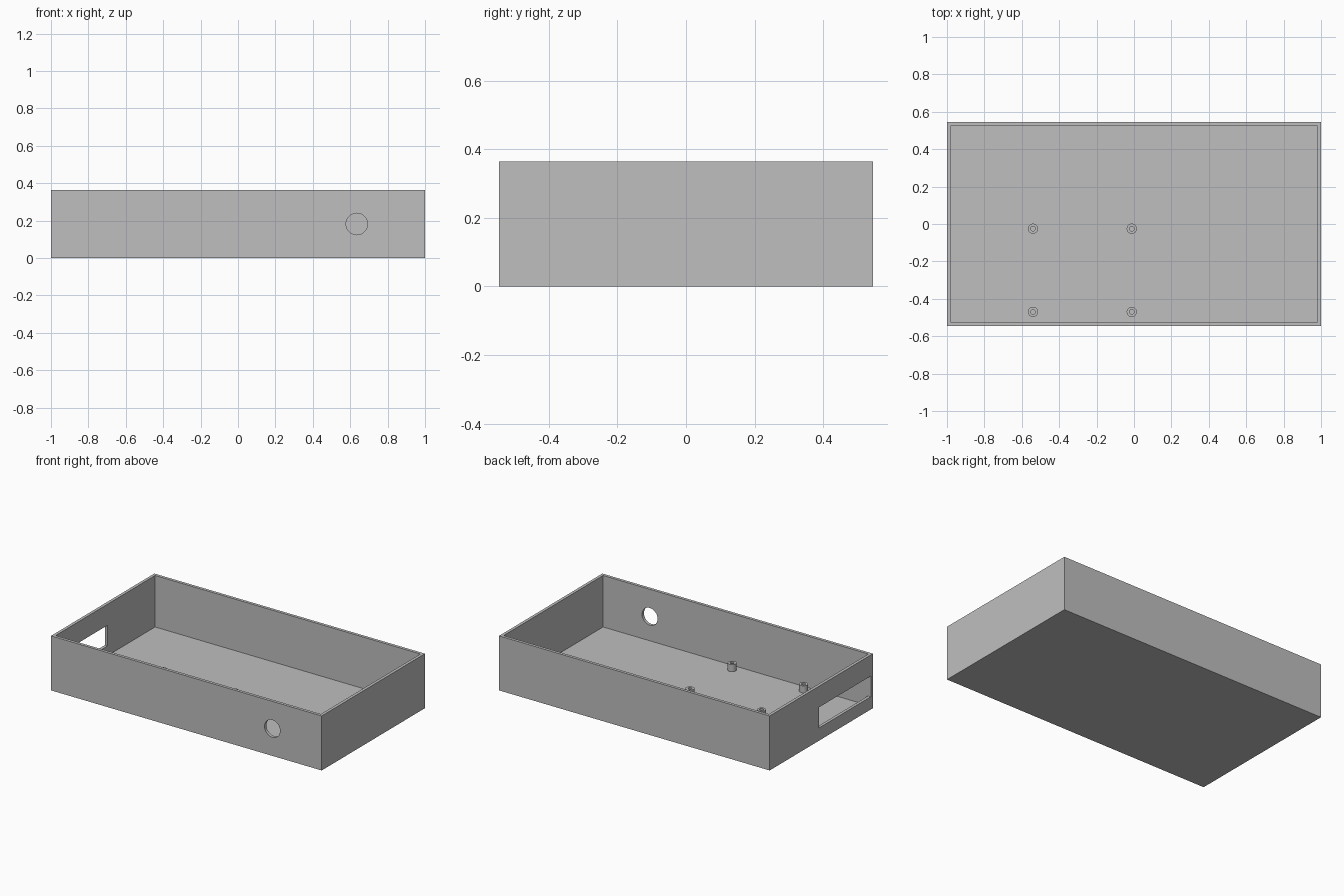
import bpy
import math

cube = bpy.data.objects.get("Cube")
if cube:
    bpy.data.objects.remove(cube)

LENGTH, DEPTH, HEIGHT = 2.0, 1.09, 0.364
WALL = 0.02

grey = bpy.data.materials.new("plain grey")
grey.use_nodes = True
grey.diffuse_color = (0.52, 0.52, 0.52, 1)
grey.node_tree.nodes["Principled BSDF"].inputs["Base Color"].default_value = grey.diffuse_color


def box(name, low, high):
    """Box between two opposite corners."""
    centre = [(a + b) / 2 for a, b in zip(low, high)]
    bpy.ops.mesh.primitive_cube_add(size=1, location=centre)
    obj = bpy.context.object
    obj.name = name
    obj.scale = [b - a for a, b in zip(low, high)]
    bpy.ops.object.transform_apply(location=False, rotation=False, scale=True)
    obj.data.materials.append(grey)
    return obj


def cylinder(name, radius, height, centre, tilt=0):
    bpy.ops.mesh.primitive_cylinder_add(vertices=48, radius=radius, depth=height,
                                        location=centre, rotation=(tilt, 0, 0))
    obj = bpy.context.object
    obj.name = name
    obj.data.materials.append(grey)
    return obj


def cut(target, cutter):
    """Subtract the cutter, then remove it."""
    mod = target.modifiers.new("cut", "BOOLEAN")
    mod.operation = "DIFFERENCE"
    mod.solver = "EXACT"
    mod.object = cutter
    cutter.hide_render = True
    bpy.context.view_layer.objects.active = target
    bpy.ops.object.modifier_apply(modifier=mod.name)
    bpy.data.objects.remove(cutter)


def smooth(obj):
    bpy.ops.object.select_all(action="DESELECT")
    obj.select_set(True)
    bpy.context.view_layer.objects.active = obj
    bpy.ops.object.shade_smooth_by_angle(angle=math.radians(30))


# Open tray with thin walls and floor
x, y = LENGTH / 2, DEPTH / 2
tray = box("tray", (-x, -y, 0), (x, y, HEIGHT))
cut(tray, box("cavity_cutter", (WALL - x, WALL - y, WALL), (x - WALL, y - WALL, HEIGHT + 0.1)))

# Connector window in the -x end wall
cut(tray, box("window_cutter", (-x - 0.1, -0.522, 0.085), (-x + 0.1, 0.025, 0.223)))

# Round cable hole in the front wall
cut(tray, cylinder("hole_cutter", 0.0575, 0.2, (0.635, -y, HEIGHT / 2), math.pi / 2))
smooth(tray)

# Four hollow board standoffs
TOP = 0.067
for side, px in (("right", -0.54), ("left", -0.012)):
    for end, py in (("front", -0.47), ("back", -0.025)):
        base = WALL - 0.002
        post = cylinder(f"standoff_{end}_{side}", 0.027, TOP - base, (px, py, (TOP + base) / 2))
        cut(post, cylinder("bore_cutter", 0.0125, 0.2, (px, py, WALL + 0.1)))
        smooth(post)
